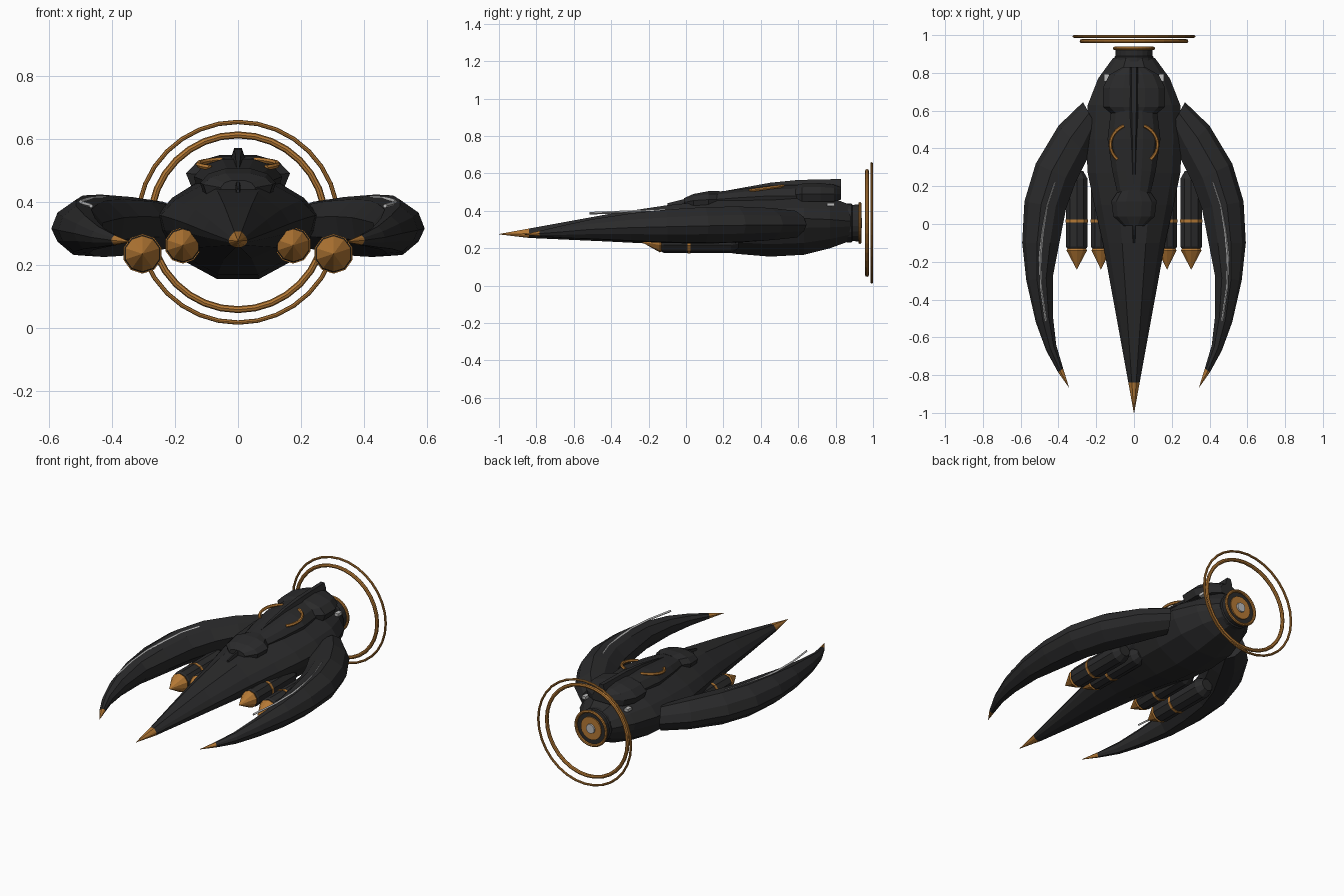
import bpy, bmesh, math
from mathutils import Vector

cube = bpy.data.objects.get("Cube")
if cube:
    bpy.data.objects.remove(cube, do_unlink=True)


def material(name, rgb):
    m = bpy.data.materials.new(name)
    m.use_nodes = True
    m.diffuse_color = (*rgb, 1)
    m.node_tree.nodes["Principled BSDF"].inputs["Base Color"].default_value = (*rgb, 1)
    return m


DARK = material("charcoal hull", (0.023, 0.023, 0.024))
GOLD = material("copper trim", (0.46, 0.19, 0.035))
SILVER = material("pale metal", (0.5, 0.5, 0.5))


def finish(name, bm, mats):
    bmesh.ops.recalc_face_normals(bm, faces=bm.faces)
    me = bpy.data.meshes.new(name)
    bm.to_mesh(me)
    bm.free()
    for m in mats:
        me.materials.append(m)
    ob = bpy.data.objects.new(name, me)
    bpy.context.collection.objects.link(ob)
    return ob


def loft(name, rings, mats=(DARK,), tip_y=None):
    """Skin a list of equal rings; faces ahead of tip_y take the second material."""
    bm = bmesh.new()
    rows = [[bm.verts.new(p) for p in r] for r in rings]
    n = len(rows[0])
    for a, b in zip(rows, rows[1:]):
        for i in range(n):
            j = (i + 1) % n
            bm.faces.new((a[i], a[j], b[j], b[i]))
    bm.faces.new(rows[0])
    bm.faces.new(rows[-1])
    if tip_y is not None:
        for f in bm.faces:
            f.material_index = int(f.calc_center_median().y < tip_y)
    return finish(name, bm, mats)


def body(name, half, stations, **kw):
    """Loft along y; half is one side of the section, stations are y, width, bottom, middle, top."""
    section = half + [(-x, z) for x, z in reversed(half)]
    rings = [[(x * w, y, zm + z * ((zt - zm) if z > 0 else (zm - zb))) for x, z in section]
             for y, w, zb, zm, zt in stations]
    return loft(name, rings, **kw)


def spindle(name, x, z, profile, sides, mats=(DARK,), tip_y=None):
    """Turned part around the y axis; profile is y, radius."""
    rings = [[(x + r * math.cos(a), y, z + r * math.sin(a))
              for a in (math.tau * (i + 0.5) / sides for i in range(sides))] for y, r in profile]
    return loft(name, rings, mats, tip_y)


def tube(name, points, radius, mat, sides=6):
    pts = [Vector(p) for p in points]
    rings = []
    for i, p in enumerate(pts):
        d = (pts[min(i + 1, len(pts) - 1)] - pts[max(i - 1, 0)]).normalized()
        u = d.cross(Vector((0, 0, 1))).normalized()
        v = u.cross(d)
        rings.append([p + radius * (u * math.cos(a) + v * math.sin(a))
                      for a in (math.tau * k / sides for k in range(sides))])
    return loft(name, rings, (mat,))


def ring(name, y, radius, thickness):
    bpy.ops.mesh.primitive_torus_add(location=(0, y, 0.335), rotation=(math.pi / 2, 0, 0),
                                     major_radius=radius, minor_radius=thickness,
                                     major_segments=32, minor_segments=8)
    ob = bpy.context.object
    ob.name = name
    ob.data.materials.append(GOLD)


# Main hull with copper nose
body("hull", [(0.38, 1), (0.82, 0.5), (1, 0.1), (0.95, -0.2), (0.74, -0.65), (0.26, -1)], [
    (-1, 0.001, 0.274, 0.275, 0.276), (-0.84, 0.03, 0.255, 0.275, 0.305),
    (-0.4, 0.11, 0.235, 0.3, 0.385), (-0.1, 0.165, 0.22, 0.32, 0.43),
    (0.1, 0.21, 0.195, 0.335, 0.45), (0.27, 0.245, 0.17, 0.345, 0.465),
    (0.45, 0.255, 0.155, 0.345, 0.48), (0.63, 0.245, 0.165, 0.345, 0.485),
    (0.77, 0.19, 0.2, 0.34, 0.475), (0.88, 0.11, 0.24, 0.335, 0.43)],
    mats=(DARK, GOLD), tip_y=-0.84)

# Canopy pieces on the back of the hull
dome = [(0.35, 1), (0.78, 0.65), (1, 0), (0.9, -1)]
body("front_canopy", dome, [
    (-0.01, 0.055, 0.42, 0.445, 0.468), (0.04, 0.11, 0.42, 0.455, 0.49),
    (0.12, 0.12, 0.42, 0.46, 0.505), (0.18, 0.08, 0.42, 0.46, 0.505)])
body("cockpit", dome, [
    (0.15, 0.085, 0.42, 0.46, 0.5), (0.28, 0.115, 0.43, 0.47, 0.515),
    (0.45, 0.14, 0.43, 0.48, 0.535), (0.62, 0.12, 0.43, 0.48, 0.54)])
body("rear_canopy", dome, [
    (0.57, 0.1, 0.45, 0.485, 0.53), (0.62, 0.165, 0.45, 0.49, 0.545),
    (0.72, 0.165, 0.45, 0.49, 0.548), (0.79, 0.13, 0.45, 0.49, 0.54),
    (0.83, 0.06, 0.46, 0.49, 0.525)])
blade = [(0.55, 1), (1, 0), (1, -1)]
body("dorsal_fin", blade, [
    (0.2, 0.008, 0.48, 0.495, 0.505), (0.45, 0.016, 0.49, 0.53, 0.55),
    (0.6, 0.022, 0.49, 0.54, 0.565), (0.83, 0.022, 0.49, 0.54, 0.57)])
body("nose_ridge", blade, [
    (-0.1, 0.006, 0.42, 0.43, 0.44), (0.0, 0.009, 0.42, 0.45, 0.465),
    (0.08, 0.009, 0.43, 0.47, 0.495)])

# Claw wings: outer x, y, inner x, y, middle z, half height
CLAW = [(0.27, 0.645, 0.19, 0.5, 0.325, 0.075), (0.4, 0.52, 0.24, 0.36, 0.325, 0.09),
        (0.52, 0.32, 0.31, 0.22, 0.323, 0.1), (0.58, 0.12, 0.36, 0.08, 0.32, 0.1),
        (0.592, -0.1, 0.395, -0.1, 0.315, 0.092), (0.57, -0.3, 0.43, -0.28, 0.31, 0.077),
        (0.52, -0.52, 0.43, -0.48, 0.3, 0.055), (0.465, -0.67, 0.412, -0.64, 0.287, 0.035),
        (0.402, -0.785, 0.375, -0.765, 0.278, 0.016), (0.345, -0.865, 0.344, -0.865, 0.273, 0.001)]
CLAW_SECTION = [(1, 0), (0.9, 0.55), (0.6, 1), (0.25, 0.85), (0, 0.3),
                (0.05, -0.4), (0.3, -0.95), (0.65, -0.9), (0.9, -0.45)]

for side, s in (("left", 1), ("right", -1)):
    rings = [[(s * (ix + (ox - ix) * t), iy + (oy - iy) * t, zc + h * k) for t, k in CLAW_SECTION]
             for ox, oy, ix, iy, zc, h in CLAW]
    loft(side + "_claw", rings, (DARK, GOLD), -0.77)

    # Pale rail floating over each claw
    tube(side + "_claw_rail", [(s * x, y, z) for x, y, z in (
        (0.42, 0.22, 0.412), (0.46, 0.1, 0.41), (0.485, -0.04, 0.405), (0.498, -0.18, 0.4),
        (0.492, -0.34, 0.394), (0.466, -0.515, 0.387))], 0.007, SILVER, 4)

    # Underslung pods with copper cones and bands
    for place, x, z, r in (("outer", 0.303, 0.235, 0.06), ("inner", 0.175, 0.262, 0.055)):
        name = side + "_" + place + "_pod"
        spindle(name, s * x, z, [(-0.13, r * 0.9), (-0.12, r), (0.24, r), (0.28, r * 0.6)], 10)
        spindle(name + "_cone", s * x, z, [(-0.24, 0.001), (-0.14, r * 0.95), (-0.128, r * 0.85)],
                10, (GOLD,))
        spindle(name + "_band", s * x, z, [(0.007, r + 0.003), (0.023, r + 0.003)], 10, (GOLD,))

    # Curved copper trim beside the cockpit
    arc = []
    for i in range(11):
        a = math.radians(-45 + 110 * i / 10)
        y = 0.42 + 0.11 * math.sin(a)
        arc.append((s * 0.125 * math.cos(a), y, 0.508 + 0.14 * (y - 0.34)))
    tube(side + "_cockpit_trim", arc, 0.009, GOLD)

    # Small rear lamp
    lamp = [(1, 1), (1, -1)]
    lamp_ob = body(side + "_rear_lamp", lamp, [
        (0.755, 0.013, 0.425, 0.434, 0.443), (0.795, 0.013, 0.425, 0.434, 0.443)], mats=(SILVER,))
    lamp_ob.location.x = s * 0.145

# Engine nozzle
spindle("nozzle_collar", 0, 0.335, [(0.86, 0.105), (0.885, 0.105), (0.89, 0.098), (0.925, 0.1)], 20)
ring("nozzle_rim", 0.93, 0.103, 0.009)
spindle("nozzle_disc", 0, 0.335, [(0.92, 0.07), (0.932, 0.07)], 20, (GOLD,))
spindle("nozzle_core", 0, 0.335, [(0.92, 0.032), (0.94, 0.028)], 12, (SILVER,))

# Free-floating halo rings
ring("inner_halo", 0.968, 0.277, 0.011)
ring("outer_halo", 0.993, 0.318, 0.007)
